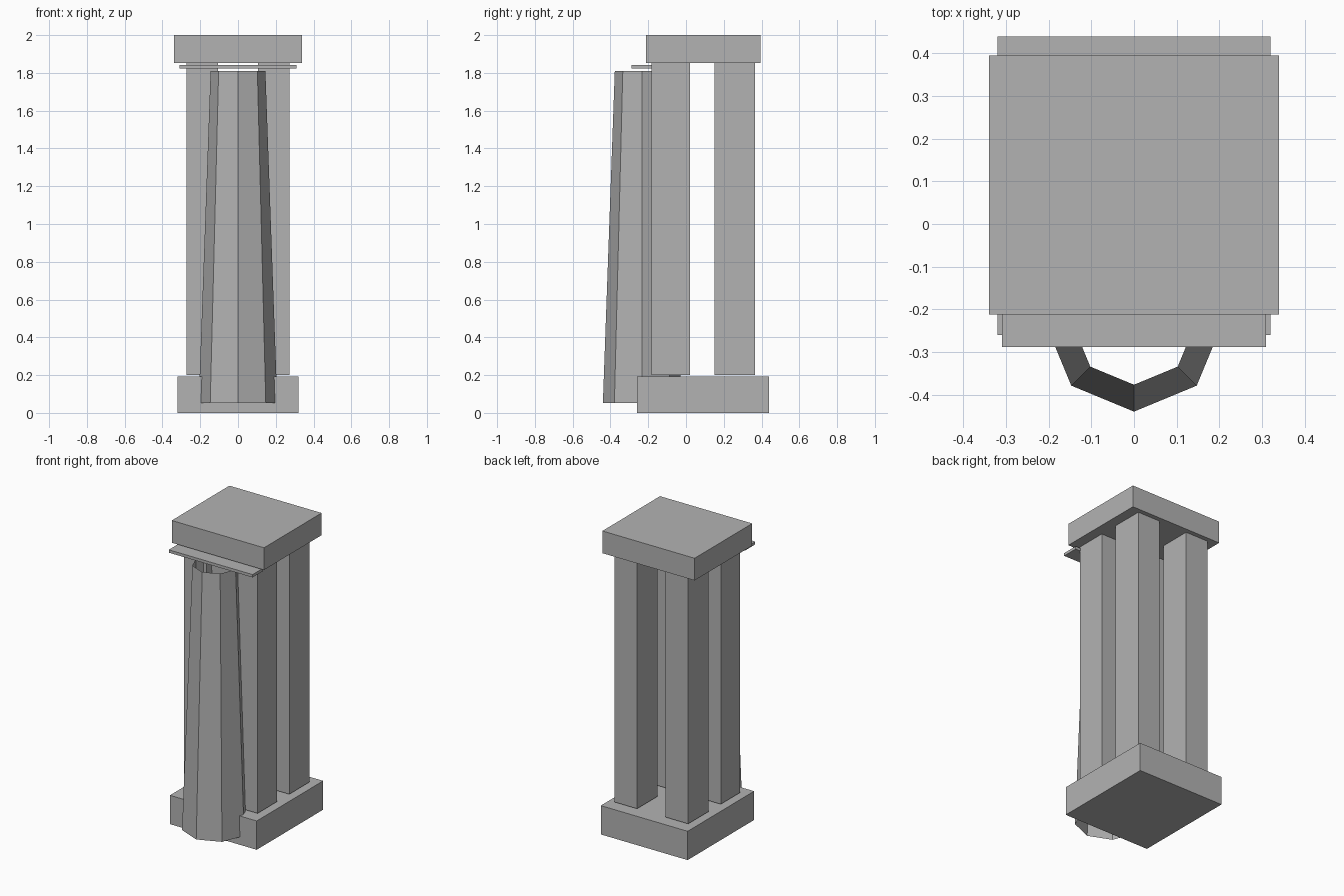
import bpy
import math

if "Cube" in bpy.data.objects:
    bpy.data.objects.remove(bpy.data.objects["Cube"])

stone = bpy.data.materials.new("grey stone")
stone.diffuse_color = (0.45, 0.45, 0.45, 1)
stone.use_nodes = True
stone.node_tree.nodes["Principled BSDF"].inputs["Base Color"].default_value = stone.diffuse_color


def mesh_object(name, verts, faces):
    mesh = bpy.data.meshes.new(name)
    mesh.from_pydata(verts, [], faces)
    mesh.materials.append(stone)
    obj = bpy.data.objects.new(name, mesh)
    bpy.context.collection.objects.link(obj)
    return obj


def box(name, xs, ys, zs):
    verts = [(x, y, z) for z in zs for y in ys for x in xs]
    faces = [(0, 2, 3, 1), (4, 5, 7, 6), (0, 1, 5, 4),
             (2, 6, 7, 3), (0, 4, 6, 2), (1, 3, 7, 5)]
    return mesh_object(name, verts, faces)


def open_frustum(name, centre_y, sides, rings):
    # Rings are (radius, height); both ends stay open
    verts = [(r * math.sin(2 * math.pi * i / sides),
              centre_y - r * math.cos(2 * math.pi * i / sides), z)
             for r, z in rings for i in range(sides)]
    faces = [(i, (i + 1) % sides, sides + (i + 1) % sides, sides + i)
             for i in range(sides)]
    return mesh_object(name, verts, faces)


# Base block and top block
box("base", (-0.32, 0.32), (-0.26, 0.44), (0, 0.192))
box("top_block", (-0.34, 0.34), (-0.212, 0.395), (1.852, 2.0))

# Four square pillars
for side, s in (("left", -1), ("right", 1)):
    xs = sorted((s * 0.105, s * 0.272))
    box("front_pillar_" + side, xs, (-0.182, 0.022), (0.2, 1.852))
    box("back_pillar_" + side, xs, (0.152, 0.365), (0.2, 1.852))

# Thin ledge under the top block
box("front_ledge", (-0.309, 0.309), (-0.288, -0.18), (1.823, 1.842))

# Hollow tapered eight-sided column
open_frustum("front_column", -0.232, 8, ((0.208, 0.052), (0.145, 1.81)))
